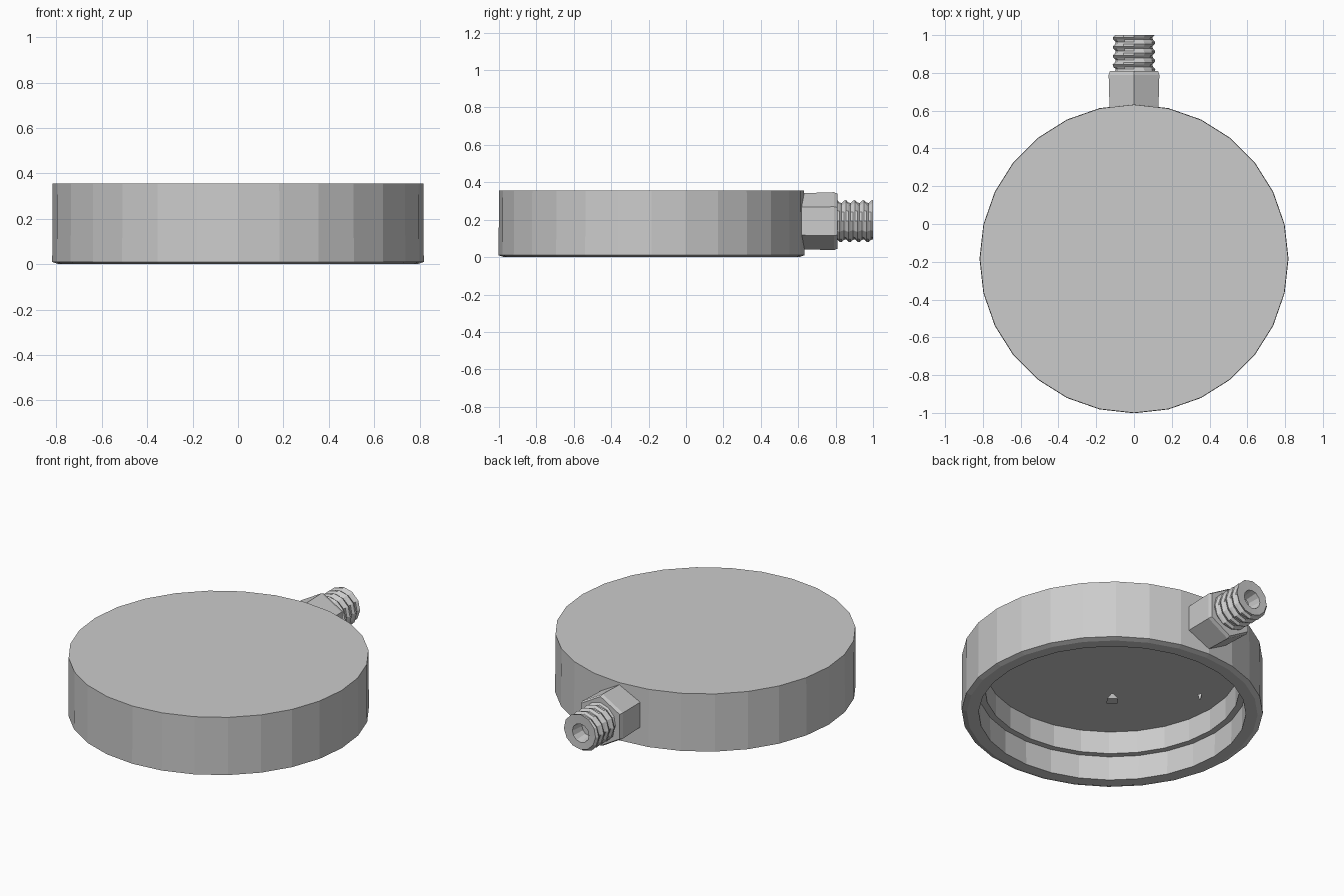
import bpy, math
from mathutils import Matrix, Vector

if "Cube" in bpy.data.objects:
    bpy.data.objects.remove(bpy.data.objects["Cube"])

AXIS_Y = -0.184   # centre of the round case
STEM_Z = 0.192    # height of the connector axis


def loft(name, rings, matrix):
    """Skin a list of vertex rings with flat quads, then cap both ends."""
    n = len(rings[0])
    verts = [matrix @ Vector(p) for ring in rings for p in ring]
    faces = []
    for r in range(len(rings) - 1):
        for i in range(n):
            j = (i + 1) % n
            faces.append((r * n + i, r * n + j, (r + 1) * n + j, (r + 1) * n + i))
    faces.append(tuple(reversed(range(n))))
    last = (len(rings) - 1) * n
    faces.append(tuple(range(last, last + n)))
    mesh = bpy.data.meshes.new(name)
    mesh.from_pydata(verts, [], faces)
    mesh.update()
    obj = bpy.data.objects.new(name, mesh)
    bpy.context.collection.objects.link(obj)
    return obj


def circle(radius, height, sides, phase=0.0):
    return [(radius * math.cos(phase + math.tau * i / sides),
             radius * math.sin(phase + math.tau * i / sides), height)
            for i in range(sides)]


def lathe(name, profile, sides, matrix, phase=0.0):
    return loft(name, [circle(r, h, sides, phase) for r, h in profile], matrix)


case_axis = Matrix.Translation((0, AXIS_Y, 0))
# Local z runs along world +y, local y points down
stem_axis = Matrix.Translation((0, 0, STEM_Z)) @ Matrix.Rotation(-math.pi / 2, 4, 'X')

# Round case: open underneath, stepped inner wall, recessed dial
lathe("gauge_case", [(0.692, 0.281), (0.692, 0.146), (0.728, 0.146), (0.726, 0.0),
                     (0.79, 0.0), (0.818, 0.010), (0.816, 0.355)],
      28, case_axis, math.pi / 2)

# Small pointer hub and pointer tip in front of the dial
lathe("pointer_hub", [(0.042, 0.075), (0.008, 0.12)], 4, case_axis, 0.2)
lathe("pointer_tip", [(0.016, 0.12), (0.004, 0.09)], 4,
      Matrix.Translation((-0.37, AXIS_Y + 0.30, 0)))

# Hexagonal nut with one corner pointing up, slightly narrower at the case
lathe("hex_nut", [(0.146, 0.58), (0.150, 0.63), (0.155, 0.79), (0.147, 0.81)],
      6, stem_axis, math.pi / 2)

# Threaded stem: the helix is a radius wave that turns with the angle
SIDES, STEPS, PITCH = 12, 16, 0.048
rings = [circle(0.09, 0.80, SIDES)]
for k in range(STEPS + 1):
    y = 0.808 + (1.0 - 0.808) * k / STEPS
    ring = []
    for i in range(SIDES):
        a = math.tau * i / SIDES
        r = 0.105 + 0.009 * math.cos(math.tau * y / PITCH - a)
        ring.append((r * math.cos(a), r * math.sin(a), y))
    rings.append(ring)
# Bore in the end of the stem
rings += [circle(0.055, 0.998, SIDES), circle(0.045, 0.92, SIDES)]
loft("threaded_stem", rings, stem_axis)
